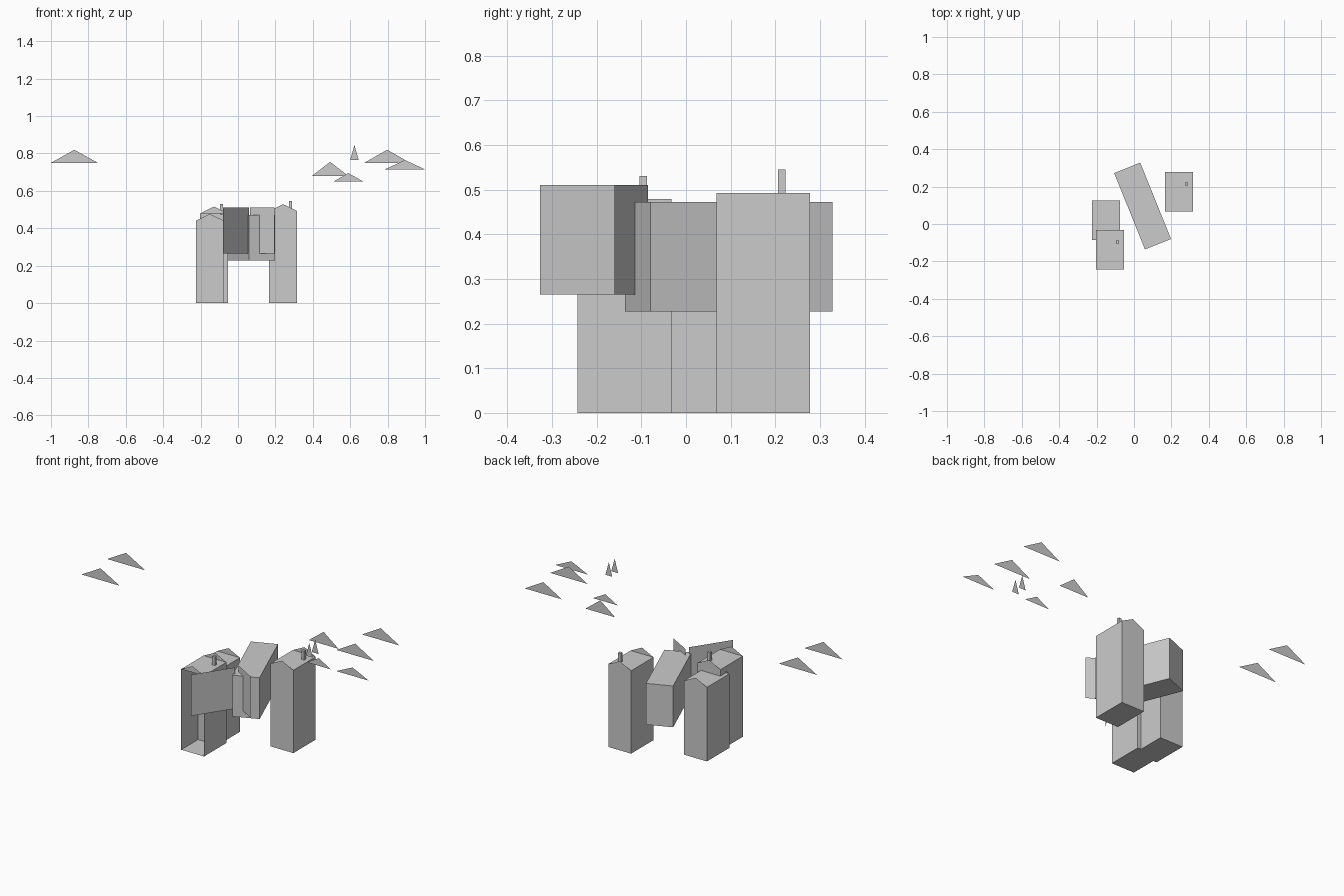
import bpy, bmesh
from mathutils import Matrix, Vector
from math import radians

if "Cube" in bpy.data.objects:
    bpy.data.objects.remove(bpy.data.objects["Cube"])


def finish(name, bm):
    mesh = bpy.data.meshes.new(name)
    bm.to_mesh(mesh)
    bm.free()
    ob = bpy.data.objects.new(name, mesh)
    bpy.context.collection.objects.link(ob)
    return ob


def box(name, x0, x1, y0, y1, z0, z1, open_front=False):
    bm = bmesh.new()
    bmesh.ops.create_cube(bm, size=1)
    for v in bm.verts:
        v.co = ((x0 + x1) / 2 + v.co.x * (x1 - x0),
                (y0 + y1) / 2 + v.co.y * (y1 - y0),
                (z0 + z1) / 2 + v.co.z * (z1 - z0))
    if open_front:
        bm.normal_update()
        front = [f for f in bm.faces if f.normal.y < -0.9]
        bmesh.ops.delete(bm, geom=front, context='FACES_ONLY')
    return finish(name, bm)


def flat(name, points):
    bm = bmesh.new()
    bm.faces.new([bm.verts.new(p) for p in points])
    return finish(name, bm)


def triangle(name, x0, x1, y, z0, z1):
    return flat(name, [(x0, y, z0), (x1, y, z0), ((x0 + x1) / 2, y, z1)])


def panel(name, a, b, z0, z1):
    return flat(name, [(*a, z0), (*b, z0), (*b, z1), (*a, z1)])


# Tall houses with flat gable triangles at both ends
houses = [
    ("left_back_house", -0.225, -0.075, -0.085, 0.125, 0.44, 0.477, False),
    ("left_front_house", -0.203, -0.053, -0.243, -0.033, 0.479, 0.516, True),
    ("right_house", 0.166, 0.316, 0.068, 0.278, 0.492, 0.529, False),
]
for name, x0, x1, y0, y1, top, peak, is_open in houses:
    box(name, x0, x1, y0, y1, 0, top, is_open)
    triangle(name + "_front_gable", x0, x1, y0, top, peak)
    triangle(name + "_back_gable", x0, x1, y1, top, peak)

# Chimneys
box("left_chimney", -0.097, -0.079, -0.104, -0.087, 0.475, 0.531)
box("right_chimney", 0.272, 0.29, 0.206, 0.223, 0.488, 0.545)

# Raised turned block in the middle
block = box("middle_block", -0.075, 0.075, -0.22, 0.22, 0.227, 0.472)
block.matrix_world = Matrix.Translation((0.046, 0.096, 0)) @ Matrix.Rotation(radians(22), 4, 'Z')

# Two upright wall panels
panel("long_wall_panel", (-0.08, -0.327), (0.06, -0.115), 0.265, 0.51)
panel("short_wall_panel", (0.063, -0.085), (0.195, -0.16), 0.265, 0.51)

# Floating flat peaks: x range, y, z range
peaks = [
    (-1.0, -0.75, -0.04, 0.75, 0.82), (-1.0, -0.75, 0.2, 0.75, 0.82),
    (0.675, 0.92, -0.04, 0.75, 0.82), (0.675, 0.92, 0.2, 0.75, 0.82),
    (0.395, 0.59, 0.1, 0.68, 0.755),
    (0.51, 0.67, -0.085, 0.65, 0.695),
    (0.785, 1.0, -0.2, 0.715, 0.765),
]
for i, p in enumerate(peaks):
    triangle(f"peak_{i}", *p)

# Narrow pair of small spikes
for i, y in enumerate((-0.22, -0.165)):
    triangle(f"small_spike_{i}", 0.6, 0.645, y, 0.765, 0.845)
